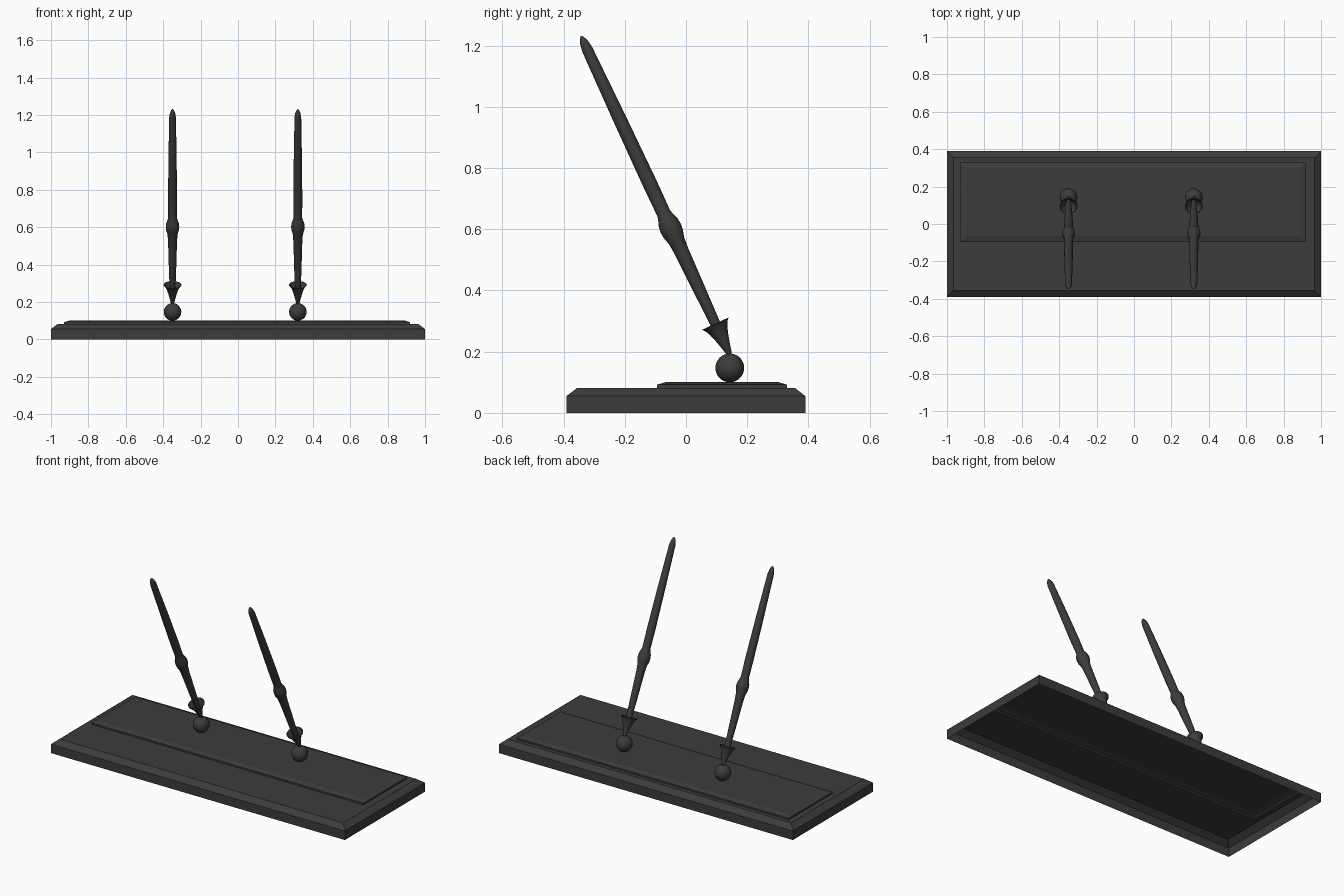
import bpy, bmesh, math
from mathutils import Vector

if "Cube" in bpy.data.objects:
    bpy.data.objects.remove(bpy.data.objects["Cube"])

dark = bpy.data.materials.new("dark_grey")
dark.diffuse_color = (0.045, 0.045, 0.045, 1)
dark.use_nodes = True
dark.node_tree.nodes["Principled BSDF"].inputs["Base Color"].default_value = dark.diffuse_color

def finish(name, bm, smooth=None):
    mesh = bpy.data.meshes.new(name)
    bm.to_mesh(mesh)
    bm.free()
    mesh.materials.append(dark)
    ob = bpy.data.objects.new(name, mesh)
    bpy.context.collection.objects.link(ob)
    if smooth:
        bpy.ops.object.select_all(action='DESELECT')
        ob.select_set(True)
        bpy.context.view_layer.objects.active = ob
        bpy.ops.object.shade_smooth_by_angle(angle=math.radians(smooth))
    return ob

def bridge(bm, rings):
    for a, b in zip(rings, rings[1:]):
        n = len(a)
        for i in range(n):
            j = (i + 1) % n
            bm.faces.new((a[i], a[j], b[j], b[i]))

# Stack of rectangles (x0, x1, y0, y1, z) joined into a stepped shell
def rect_stack(name, rects, cap):
    bm = bmesh.new()
    rings = [[bm.verts.new((x, y, z)) for x, y in ((x0, y0), (x1, y0), (x1, y1), (x0, y1))]
             for x0, x1, y0, y1, z in rects]
    bridge(bm, rings)
    if cap:
        bm.faces.new(rings[-1])
    return finish(name, bm)

# Turned part from (radius, distance) points, spun about a leaning axis
def lathe(name, profile, origin, axis, sides=20):
    bm = bmesh.new()
    rings = [[bm.verts.new((r * math.cos(2 * math.pi * i / sides),
                            r * math.sin(2 * math.pi * i / sides), t))
              for i in range(sides)] for r, t in profile]
    bridge(bm, rings)
    bmesh.ops.remove_doubles(bm, verts=bm.verts, dist=1e-5)
    ob = finish(name, bm, 40)
    ob.location = origin
    ob.rotation_mode = 'QUATERNION'
    ob.rotation_quaternion = axis.to_track_quat('Z', 'Y')
    return ob

# Hollow base, open underneath, with a raised panel towards the back
panel_edge = (-0.93, 0.92, -0.095, 0.33, 0.082)
rect_stack("base", [(-1, 1, -0.39, 0.39, 0), (-1, 1, -0.39, 0.39, 0.055),
                    (-0.965, 0.965, -0.355, 0.355, 0.082), panel_edge], False)
rect_stack("raised_panel", [panel_edge, panel_edge[:4] + (0.092,),
                            (-0.90, 0.89, -0.065, 0.30, 0.101)], True)

# Two pens, each in a flared cup on a ball
axis = Vector((0, -0.423, 0.906))
cup = [(0, 0), (0.009, 0.004), (0.015, 0.03), (0.023, 0.06), (0.031, 0.085),
       (0.039, 0.102), (0.048, 0.112), (0.044, 0.112), (0.034, 0.1),
       (0.022, 0.075), (0.012, 0.045), (0, 0.03)]
pen = [(0, 0.04), (0.010, 0.045), (0.016, 0.1), (0.020, 0.22), (0.024, 0.37),
       (0.027, 0.41), (0.034, 0.435), (0.036, 0.455), (0.034, 0.475),
       (0.026, 0.497), (0.023, 0.51), (0.024, 0.62), (0.022, 0.85), (0.018, 1.10),
       (0.014, 1.125), (0.007, 1.143), (0, 1.15)]
for side, x in (("left", -0.35), ("right", 0.32)):
    bm = bmesh.new()
    bmesh.ops.create_uvsphere(bm, u_segments=32, v_segments=16, radius=0.047)
    finish(side + "_ball", bm, 40).location = (x, 0.143, 0.147)
    foot = (x, 0.143, 0.19)
    lathe(side + "_cup", cup, foot, axis)
    lathe(side + "_pen", pen, foot, axis)
